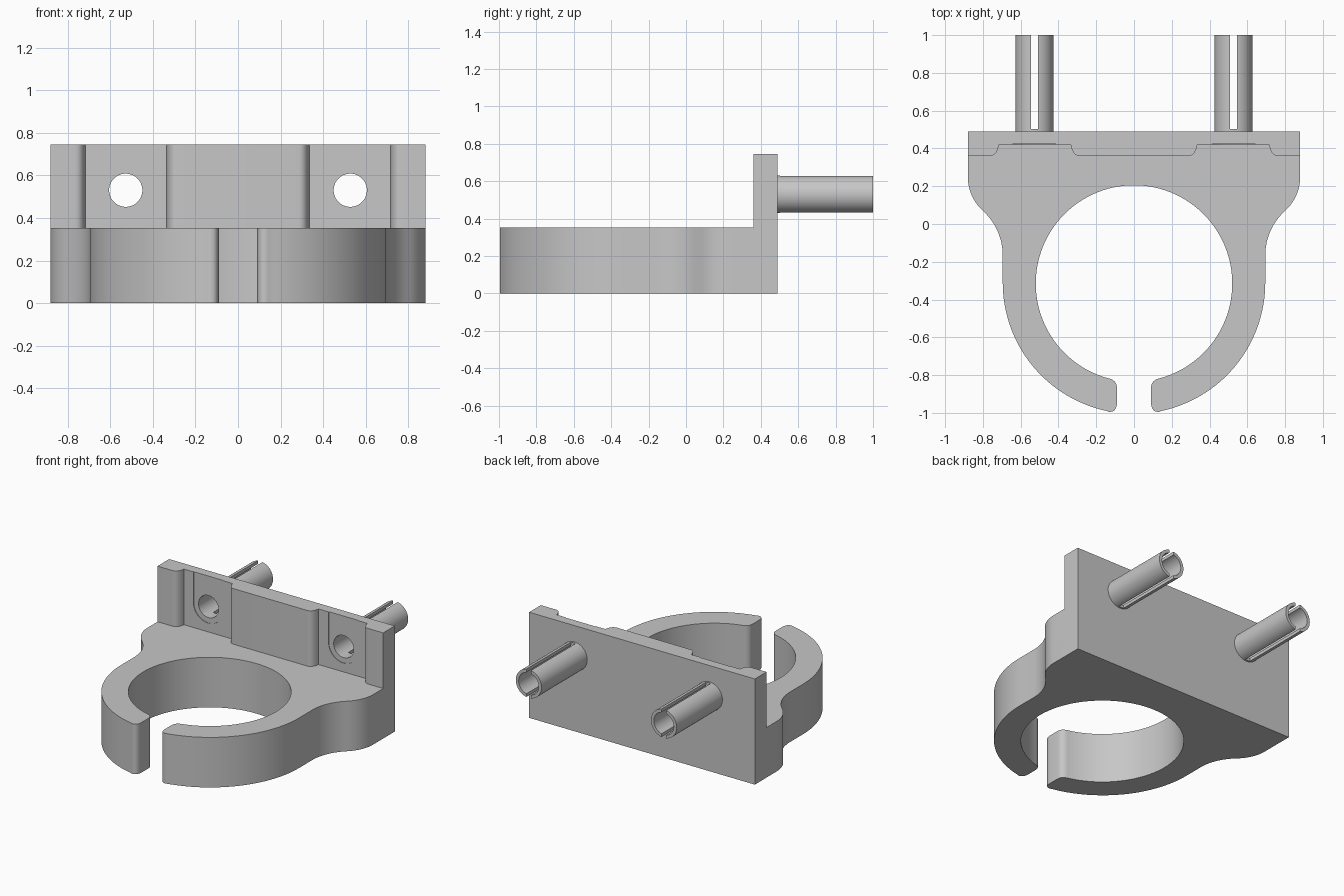
import bpy, bmesh
from math import sin, cos, radians, pi
from mathutils import Vector

if "Cube" in bpy.data.objects:
    bpy.data.objects.remove(bpy.data.objects["Cube"])

grey = bpy.data.materials.new("light_grey_plastic")
grey.use_nodes = True
colour = (0.57, 0.57, 0.57, 1)
grey.diffuse_color = colour
grey.node_tree.nodes["Principled BSDF"].inputs["Base Color"].default_value = colour


def prism(name, outline, lo, hi, axis="z"):
    """Extrude a closed outline from lo to hi along z or y."""
    bm = bmesh.new()
    place = (lambda u, v, w: (u, v, w)) if axis == "z" else (lambda u, v, w: (u, w, v))
    a = [bm.verts.new(place(u, v, lo)) for u, v in outline]
    b = [bm.verts.new(place(u, v, hi)) for u, v in outline]
    bm.faces.new(a)
    bm.faces.new(b)
    for i in range(len(a)):
        j = (i + 1) % len(a)
        bm.faces.new((a[i], a[j], b[j], b[i]))
    bmesh.ops.recalc_face_normals(bm, faces=bm.faces[:])
    mesh = bpy.data.meshes.new(name)
    bm.to_mesh(mesh)
    bm.free()
    mesh.materials.append(grey)
    obj = bpy.data.objects.new(name, mesh)
    bpy.context.collection.objects.link(obj)
    return obj


def activate(obj):
    bpy.ops.object.select_all(action="DESELECT")
    obj.select_set(True)
    bpy.context.view_layer.objects.active = obj


def combine(obj, other, operation):
    mod = obj.modifiers.new("combine", "BOOLEAN")
    mod.operation, mod.solver, mod.object = operation, "EXACT", other
    activate(obj)
    bpy.ops.object.modifier_apply(modifier=mod.name)
    bpy.data.objects.remove(other)


def arc(cx, cy, r, start, end, n):
    angles = [radians(start + (end - start) * i / n) for i in range(n + 1)]
    return [(cx + r * cos(t), cy + r * sin(t)) for t in angles]


def corner(p, c, q, n=8):
    """Rounded corner from p to q, pulled towards c."""
    p, c, q = Vector(p), Vector(c), Vector(q)
    return [tuple((1 - t) ** 2 * p + 2 * t * (1 - t) * c + t * t * q)
            for t in (i / n for i in range(n + 1))]


def circle(cx, cy, r, n=48):
    return arc(cx, cy, r, 0, 360, n)[:-1]


def box(x0, x1, y0, y1):
    return [(x0, y0), (x1, y0), (x1, y1), (x0, y1)]


def mirrored(half):
    return half + [(-x, y) for x, y in reversed(half)]


BACK, TOP, SHELF = 0.49, 0.745, 0.353
PIN_X, PIN_Z = 0.527, 0.53

# Open clamp ring flaring out to the back block
half = [(0.88, BACK)]
half += arc(0.638, 0.25, 0.242, 0, -48, 10)
half += arc(1.012, -0.166, 0.317, 132, 180, 12)[1:]
half += arc(0, -0.31, 0.695, 0, -78, 36)
half += corner((0.135, -0.994), (0.09, -1.0), (0.09, -0.94))
half += corner((0.09, -0.87), (0.09, -0.825), (0.14, -0.816))
half += arc(0, -0.315, 0.52, -73, 89, 64)
body = prism("clamp_body", mirrored(half), 0, SHELF)

# Upright back plate with two recessed bays
half = [(0.88, BACK), (0.88, 0.36)]
half += corner((0.765, 0.36), (0.725, 0.36), (0.715, 0.42))
half += corner((0.335, 0.42), (0.325, 0.36), (0.285, 0.36))
combine(body, prism("back_plate", mirrored(half), SHELF, TOP), "UNION")

for side, name in ((1, "left_pin"), (-1, "right_pin")):
    x = side * PIN_X
    # Shallow open-topped seat round the hole, then the hole itself
    seat = arc(x, PIN_Z, 0.115, 180, 360, 32) + [(x + 0.115, 0.8), (x - 0.115, 0.8)]
    combine(body, prism("seat_cutter", seat, 0.38, 0.424, "y"), "DIFFERENCE")
    bore = circle(x, PIN_Z, 0.078)
    combine(body, prism("hole_cutter", bore, 0.3, 0.6, "y"), "DIFFERENCE")

    # Hollow pin, slotted above and below
    pin = prism(name, circle(x, PIN_Z, 0.1), BACK, 1.0, "y")
    combine(pin, prism("bore_cutter", bore, 0.4, 1.1, "y"), "DIFFERENCE")
    slot = box(x - 0.018, x + 0.018, PIN_Z - 0.2, PIN_Z + 0.2)
    combine(pin, prism("slot_cutter", slot, 0.503, 1.1, "y"), "DIFFERENCE")
    activate(pin)
    bpy.ops.object.shade_smooth_by_angle(angle=pi / 6)

activate(body)
bpy.ops.object.shade_smooth_by_angle(angle=pi / 6)
